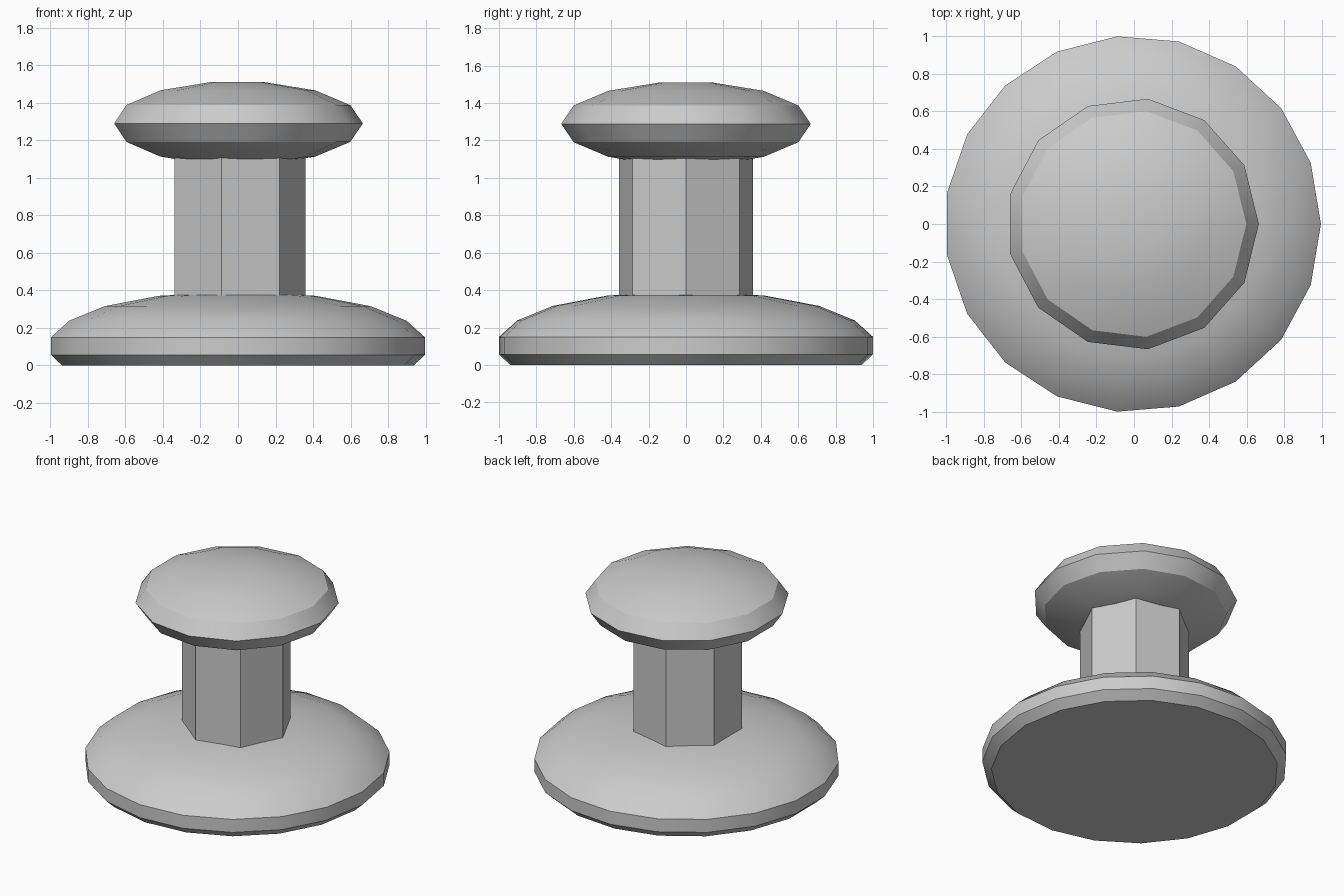
import bpy
import math

default = bpy.data.objects.get("Cube")
if default:
    bpy.data.objects.remove(default, do_unlink=True)

CENTRE_X = -0.007

grey = bpy.data.materials.new("plain_grey")
grey.use_nodes = True
COLOUR = (0.6, 0.6, 0.6, 1)
grey.diffuse_color = COLOUR
grey.node_tree.nodes["Principled BSDF"].inputs["Base Color"].default_value = COLOUR


def lathe(name, profile, sides):
    """Turn a (radius, height) profile, bottom to top, with flat end caps."""
    verts, faces = [], []
    for r, z in profile:
        for i in range(sides):
            a = math.tau * i / sides
            verts.append((r * math.cos(a), r * math.sin(a), z))
    for k in range(len(profile) - 1):
        low, high = k * sides, (k + 1) * sides
        for i in range(sides):
            j = (i + 1) % sides
            faces.append((low + i, low + j, high + j, high + i))
    faces.append(tuple(reversed(range(sides))))
    faces.append(tuple(range(len(verts) - sides, len(verts))))
    mesh = bpy.data.meshes.new(name)
    mesh.from_pydata(verts, [], faces)
    mesh.materials.append(grey)
    obj = bpy.data.objects.new(name, mesh)
    obj.location.x = CENTRE_X
    bpy.context.collection.objects.link(obj)
    bpy.ops.object.select_all(action="DESELECT")
    obj.select_set(True)
    bpy.context.view_layer.objects.active = obj
    bpy.ops.object.shade_smooth_by_angle(angle=math.radians(30))
    return obj


# Domed base with a bevelled foot
lathe("base", [(0.943, 0), (1.003, 0.056), (1.003, 0.15), (0.905, 0.238),
               (0.712, 0.316), (0.42, 0.371), (0.15, 0.384)], 19)

# Seven-sided stem, sunk into base and knob
lathe("stem", [(0.367, 0.3), (0.367, 1.2)], 7)

# Flattened ball knob: rings spaced evenly along a squashed half circle
KNOB_RADIUS, KNOB_HALF_HEIGHT, KNOB_Z = 0.672, 0.2255, 1.289
knob_profile = []
for step in range(-3, 4):
    a = step * math.pi / 7
    knob_profile.append((KNOB_RADIUS * math.cos(a),
                         KNOB_Z + KNOB_HALF_HEIGHT * math.sin(a)))
lathe("knob", knob_profile, 13)
